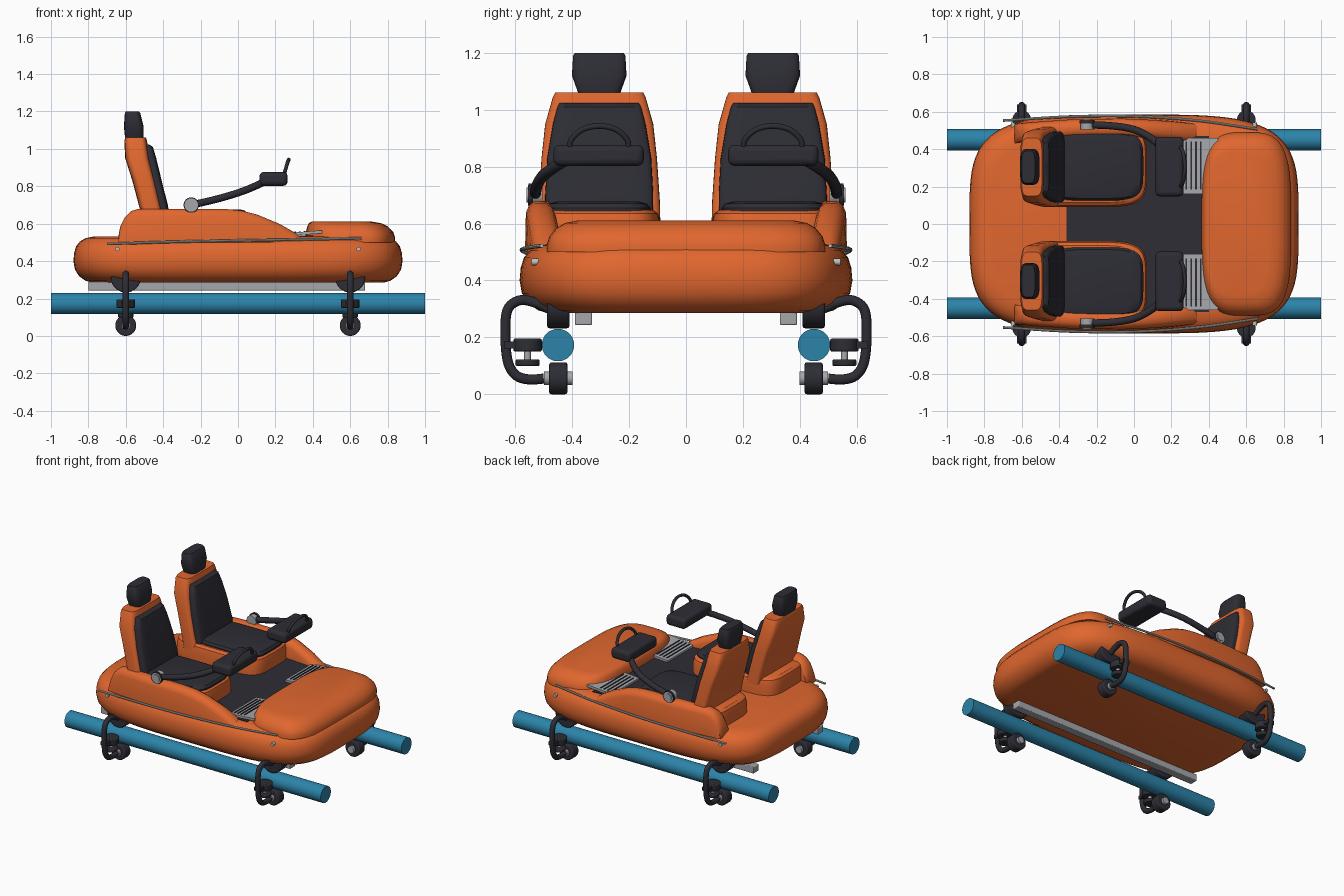
import bpy, bmesh, math
from mathutils import Vector

if "Cube" in bpy.data.objects:
    bpy.data.objects.remove(bpy.data.objects["Cube"])


def material(name, rgb):
    m = bpy.data.materials.new(name)
    m.diffuse_color = (*rgb, 1)
    m.use_nodes = True
    m.node_tree.nodes["Principled BSDF"].inputs["Base Color"].default_value = m.diffuse_color
    return m


ORANGE = material("orange paint", (0.75, 0.135, 0.028))
DARK = material("charcoal", (0.026, 0.026, 0.035))
BLUE = material("rail blue", (0.025, 0.23, 0.40))
GREY = material("light grey metal", (0.38, 0.39, 0.41))
TRIM = material("pale trim", (0.52, 0.53, 0.50))


def finish(name, bm, mat, mirror="", angle=35, bevel=0):
    """Turn a bmesh into an object; mirror is a set of axes, e.g. 'xy'."""
    bmesh.ops.recalc_face_normals(bm, faces=bm.faces)
    for f in bm.faces:
        f.smooth = True
    me = bpy.data.meshes.new(name)
    bm.to_mesh(me)
    bm.free()
    me.set_sharp_from_angle(angle=math.radians(angle))
    me.materials.append(mat)
    ob = bpy.data.objects.new(name, me)
    bpy.context.collection.objects.link(ob)
    if bevel:
        b = ob.modifiers.new("Bevel", "BEVEL")
        b.width, b.segments = bevel, 3
    if mirror:
        m = ob.modifiers.new("Mirror", "MIRROR")
        m.use_axis = ("x" in mirror, "y" in mirror, False)
    return ob


def loft(name, loops, mat, **kw):
    """Skin a list of equal-length loops and cap both ends."""
    bm = bmesh.new()
    rows = [[bm.verts.new(p) for p in loop] for loop in loops]
    n = len(rows[0])
    for a, b in zip(rows, rows[1:]):
        for i in range(n):
            j = (i + 1) % n
            bm.faces.new((a[i], a[j], b[j], b[i]))
    bm.faces.new(rows[0])
    bm.faces.new(rows[-1])
    return finish(name, bm, mat, **kw)


def oval(cx, cy, z, a, b, n=4.0, count=56):
    """Rounded-rectangle loop at height z."""
    def s(v):
        return math.copysign(abs(v) ** (2 / n), v)
    return [(cx + a * s(math.cos(t)), cy + b * s(math.sin(t)), z)
            for t in (2 * math.pi * i / count for i in range(count))]


def box(name, x, y, z, mat, **kw):
    loops = [[(x[0], y[0], h), (x[1], y[0], h), (x[1], y[1], h), (x[0], y[1], h)] for h in z]
    return loft(name, loops, mat, **kw)


def cylinder(name, centre, r, length, axis, mat, seg=32, **kw):
    k = "xyz".index(axis)
    loops = []
    for e in (-0.5, 0.5):
        loop = []
        for i in range(seg):
            t = 2 * math.pi * i / seg
            p = [0, 0, 0]
            p[k], p[(k + 1) % 3], p[(k + 2) % 3] = e * length, r * math.cos(t), r * math.sin(t)
            loop.append(Vector(centre) + Vector(p))
        loops.append(loop)
    return loft(name, loops, mat, **kw)


def tube(name, pts, r, mat, steps=6, seg=12, **kw):
    """Round tube swept along a smooth path through pts."""
    p = [Vector(q) for q in pts]
    p = [2 * p[0] - p[1]] + p + [2 * p[-1] - p[-2]]
    path = []
    for a, b, c, d in zip(p, p[1:], p[2:], p[3:]):
        for i in range(steps):
            t = i / steps
            path.append(0.5 * (2 * b + (c - a) * t + (2 * a - 5 * b + 4 * c - d) * t * t
                               + (3 * b - a - 3 * c + d) * t ** 3))
    path.append(p[-2])
    loops, side = [], None
    for i, q in enumerate(path):
        tan = (path[min(i + 1, len(path) - 1)] - path[max(i - 1, 0)]).normalized()
        side = (side - tan * side.dot(tan)).normalized() if side else tan.orthogonal().normalized()
        up = tan.cross(side)
        loops.append([q + r * (side * math.cos(t) + up * math.sin(t))
                      for t in (2 * math.pi * k / seg for k in range(seg))])
    return loft(name, loops, mat, **kw)


# Track rails
cylinder("track_rail", (0, 0.45, 0.173), 0.057, 2.0, "x", BLUE, mirror="y")

# Rounded main hull, given as (height, inset)
HULL = [(0.285, 0.10), (0.295, 0.065), (0.32, 0.03), (0.355, 0.008), (0.40, 0), (0.445, 0.004),
        (0.48, 0.015), (0.505, 0.035), (0.523, 0.065), (0.532, 0.11)]
loft("hull", [oval(0, 0, z, 0.88 - d, 0.585 - d, 4, 80) for z, d in HULL], ORANGE)

# Front hood, rear edge steeper than the nose
HOOD = [(0.50, 0.0, 0.0), (0.525, 0.0, 0.0), (0.555, 0.01, 0.01), (0.585, 0.04, 0.035),
        (0.602, 0.075, 0.065), (0.611, 0.13, 0.11)]
loft("hood", [oval(0.60 - d * 0.35, 0, z, 0.24 - d * 0.6, 0.49 - e, 3.6, 64) for z, d, e in HOOD], ORANGE)

# Floor mat and grated foot plates
box("floor_mat", (-0.36, 0.40), (-0.47, 0.47), (0.528, 0.537), DARK)
foot = [[(0.255, y, 0.535), (0.45, y, 0.548), (0.45, y, 0.565), (0.255, y, 0.55)] for y in (0.16, 0.46)]
loft("foot_plate", foot, GREY, mirror="y")
for i in range(4):
    x = 0.275 + i * 0.026
    z = 0.551 + (x - 0.255) * 0.077
    box("foot_plate_slot", (x, x + 0.009), (0.185, 0.44), (z - 0.004, z + 0.003), DARK, mirror="y")

# Side pods, given as (x, top height)
POD = [(-0.64, 0.53), (-0.63, 0.585), (-0.605, 0.635), (-0.57, 0.668), (-0.53, 0.68), (-0.30, 0.68),
       (-0.06, 0.678), (0.02, 0.67), (0.10, 0.65), (0.22, 0.60), (0.30, 0.555), (0.34, 0.525)]
loops = []
for x, h in POD:
    c = 0.517 - 0.13 * (x + 0.15) ** 2
    k = min(0.04, h - 0.51)
    loops.append([(x, c + dy, z) for dy, z in (
        (-0.055, 0.50), (0.05, 0.50), (0.047, h - k), (0.036, h - k * 0.35), (0.015, h),
        (-0.02, h), (-0.043, h - k * 0.35), (-0.055, h - k))])
loft("side_pod", loops, ORANGE, mirror="y", angle=45)

# Seat base and cushion
SY = 0.31
BASE = [(0.525, 0.0), (0.60, 0.0), (0.635, 0.008), (0.648, 0.025)]
loft("seat_base", [oval(-0.265, SY, z, 0.335 - d, 0.22 - d, 4.5) for z, d in BASE], ORANGE, mirror="y")
CUSHION = [(0.63, 0.0), (0.655, 0.0), (0.67, 0.012), (0.677, 0.04)]
loft("seat_cushion", [oval(-0.205, SY, z, 0.255 - d, 0.185 - d, 4.5) for z, d in CUSHION], DARK, mirror="y")


def upright(name, rows, mat, n):
    """Vertical seat part from (z, back x, front x, half width)."""
    loft(name, [oval((b + f) / 2, SY - 0.005, z, (f - b) / 2, w, n) for z, b, f, w in rows],
         mat, mirror="y")


# Backrest shell, pad and headrest
upright("backrest_shell", [(0.60, -0.51, -0.385, 0.215), (0.68, -0.525, -0.405, 0.213),
                           (0.83, -0.565, -0.44, 0.203), (0.95, -0.603, -0.472, 0.19),
                           (1.045, -0.608, -0.487, 0.163), (1.06, -0.602, -0.492, 0.155)], ORANGE, 5)
upright("backrest_pad", [(0.64, -0.47, -0.365, 0.19), (0.70, -0.48, -0.375, 0.19),
                         (0.83, -0.51, -0.408, 0.183), (0.95, -0.54, -0.437, 0.163),
                         (1.01, -0.55, -0.455, 0.147), (1.024, -0.55, -0.475, 0.14)], DARK, 6)
upright("headrest", [(1.05, -0.60, -0.508, 0.072), (1.07, -0.605, -0.505, 0.078),
                     (1.12, -0.61, -0.505, 0.096), (1.19, -0.605, -0.522, 0.092),
                     (1.20, -0.60, -0.53, 0.086)], DARK, 4)

# Control arm with pivot, padded bar and hand loop
cylinder("arm_pivot", (-0.25, 0.53, 0.70), 0.036, 0.05, "y", GREY, mirror="y")
cylinder("arm_pivot_ring", (-0.25, 0.545, 0.70), 0.041, 0.016, "y", DARK, mirror="y")
cylinder("arm_pivot_cap", (-0.25, 0.555, 0.70), 0.026, 0.012, "y", GREY, mirror="y")
tube("control_arm", [(-0.25, 0.53, 0.70), (-0.12, 0.525, 0.73), (0, 0.505, 0.765),
                     (0.09, 0.46, 0.80), (0.16, 0.40, 0.835)], 0.02, DARK, mirror="y")
box("control_pad", (0.115, 0.265), (0.148, 0.466), (0.803, 0.877), DARK, mirror="y", bevel=0.022)
tube("hand_loop", [(0.245, 0.203, 0.86), (0.255, 0.206, 0.893), (0.266, 0.245, 0.93),
                   (0.272, 0.305, 0.943), (0.266, 0.365, 0.93), (0.255, 0.404, 0.893),
                   (0.245, 0.407, 0.86)], 0.010, DARK, mirror="y")

# Side trim strips and their bolts
tube("side_trim", [(-0.70, 0.553, 0.492), (-0.35, 0.574, 0.503), (0, 0.576, 0.510),
                   (0.35, 0.552, 0.516), (0.66, 0.507, 0.522)], 0.007, TRIM, seg=8, mirror="y")
cylinder("trim_bolt", (0.645, 0.528, 0.465), 0.012, 0.03, "y", TRIM, seg=12, mirror="xy")

# Underside runners
box("runner", (-0.80, 0.68), (0.33, 0.39), (0.243, 0.29), GREY, mirror="y", bevel=0.005)

# Wheel carriers: hook tube, then running, guide and lower wheels
tube("carrier_hook", [(0.6, 0.47, 0.295), (0.6, 0.53, 0.322), (0.6, 0.585, 0.33), (0.6, 0.628, 0.295),
                      (0.6, 0.635, 0.20), (0.6, 0.625, 0.11), (0.6, 0.595, 0.065),
                      (0.6, 0.55, 0.052), (0.6, 0.50, 0.055)], 0.018, DARK, mirror="xy")
cylinder("running_wheel", (0.6, 0.449, 0.312), 0.08, 0.078, "y", DARK, mirror="xy", bevel=0.008)
cylinder("lower_wheel", (0.6, 0.449, 0.056), 0.056, 0.064, "y", DARK, mirror="xy", bevel=0.008)
cylinder("lower_wheel_hub", (0.6, 0.449, 0.056), 0.024, 0.10, "y", GREY, seg=20, mirror="xy")
cylinder("guide_wheel", (0.6, 0.557, 0.173), 0.05, 0.045, "z", DARK, mirror="xy", bevel=0.006)
box("guide_bracket", (0.575, 0.625), (0.55, 0.64), (0.16, 0.186), DARK, mirror="xy")
cylinder("guide_cap", (0.6, 0.557, 0.111), 0.042, 0.024, "z", DARK, mirror="xy", bevel=0.006)
cylinder("guide_axle", (0.6, 0.557, 0.14), 0.012, 0.06, "z", GREY, seg=12, mirror="xy")
